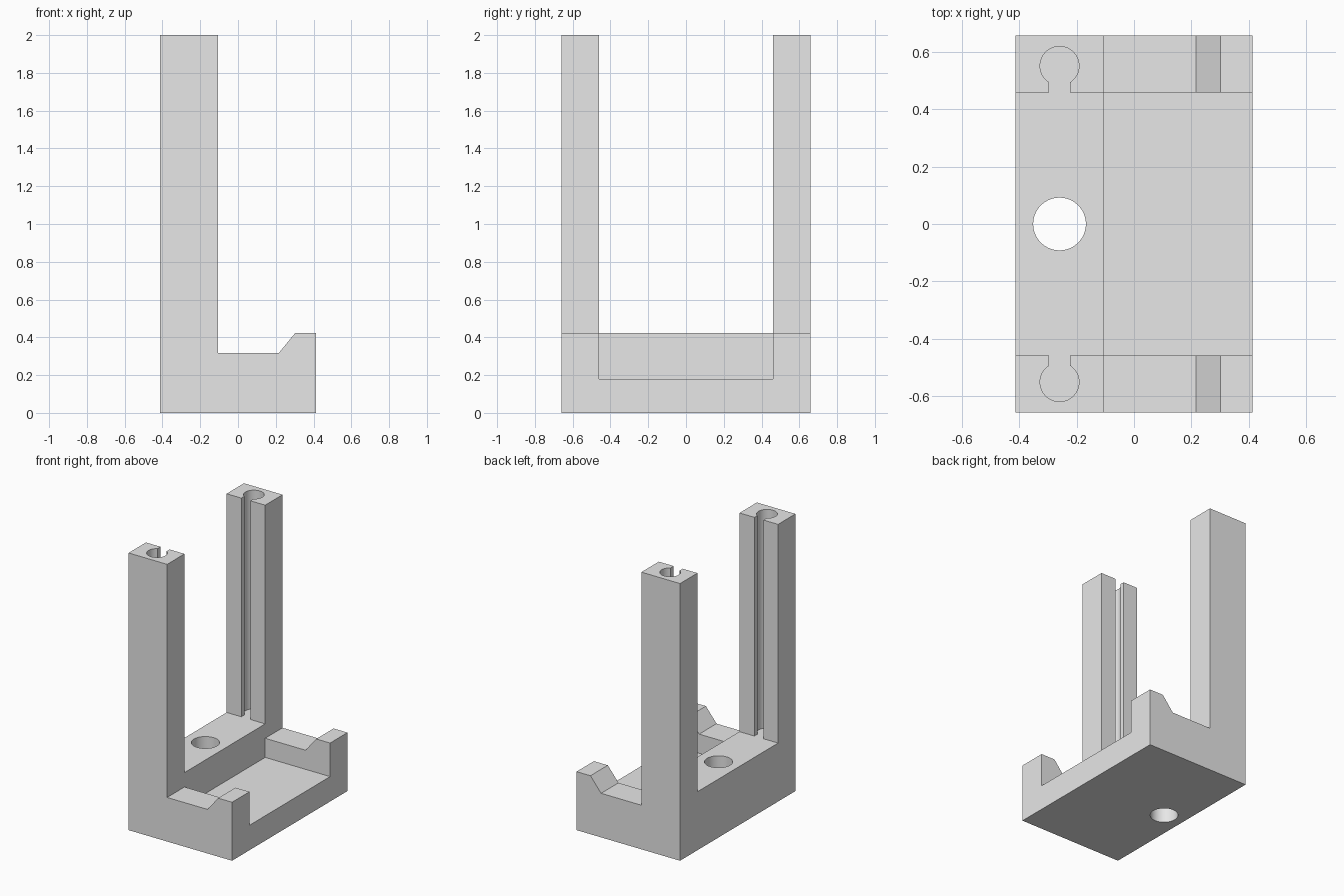
import bpy, bmesh, math
from mathutils import Vector

if "Cube" in bpy.data.objects:
    bpy.data.objects.remove(bpy.data.objects["Cube"], do_unlink=True)

HALF_X, HALF_Y, INNER_Y = 0.413, 0.658, 0.46
POST_X, TOP, LEDGE, LIP, FLOOR = -0.105, 2.0, 0.318, 0.422, 0.18
HOLE_X, SLOT_Y, SLOT_R, SLOT_HALF = -0.26, 0.552, 0.068, 0.036

grey = bpy.data.materials.new("light grey")
grey.use_nodes = True
colour = (0.8, 0.8, 0.8, 1)
grey.diffuse_color = colour
grey.node_tree.nodes["Principled BSDF"].inputs["Base Color"].default_value = colour


def prism(name, points, offset):
    """Extrude a flat outline of 3D points along an offset."""
    bm = bmesh.new()
    face = bm.faces.new([bm.verts.new(p) for p in points])
    extruded = bmesh.ops.extrude_face_region(bm, geom=[face])["geom"]
    moved = [v for v in extruded if isinstance(v, bmesh.types.BMVert)]
    bmesh.ops.translate(bm, verts=moved, vec=Vector(offset))
    bmesh.ops.recalc_face_normals(bm, faces=bm.faces)
    mesh = bpy.data.meshes.new(name)
    bm.to_mesh(mesh)
    bm.free()
    mesh.materials.append(grey)
    obj = bpy.data.objects.new(name, mesh)
    bpy.context.collection.objects.link(obj)
    return obj


def cut(body, cutter):
    """Subtract the cutter from the body, then discard it."""
    cutter.hide_render = True
    mod = body.modifiers.new("cut", "BOOLEAN")
    mod.operation, mod.solver, mod.object = "DIFFERENCE", "EXACT", cutter
    bpy.context.view_layer.objects.active = body
    bpy.ops.object.modifier_apply(modifier=mod.name)
    bpy.data.objects.remove(cutter, do_unlink=True)


# Side outline: tall post, low ledge and raised lip with a ramp
side = [(-HALF_X, 0), (HALF_X, 0), (HALF_X, LIP), (0.302, LIP),
        (0.217, LEDGE), (POST_X, LEDGE), (POST_X, TOP), (-HALF_X, TOP)]
bracket = prism("bracket", [(x, -HALF_Y, z) for x, z in side], (0, 2 * HALF_Y, 0))

# Stepped opening between the two sides
step = [(-1, LIP), (POST_X, LIP), (POST_X, FLOOR), (1, FLOOR), (1, 3), (-1, 3)]
cut(bracket, prism("opening", [(x, -INNER_Y, z) for x, z in step], (0, 2 * INNER_Y, 0)))

# Keyhole channels facing each other down the posts
gap = math.asin(SLOT_HALF / SLOT_R)
for s in (-1, 1):
    outline = [(HOLE_X + SLOT_HALF, s * (INNER_Y - 0.05), LIP)]
    for i in range(49):
        a = gap + (2 * math.pi - 2 * gap) * i / 48
        outline.append((HOLE_X + SLOT_R * math.sin(a),
                        s * (SLOT_Y - SLOT_R * math.cos(a)), LIP))
    outline.append((HOLE_X - SLOT_HALF, s * (INNER_Y - 0.05), LIP))
    cut(bracket, prism("channel", outline, (0, 0, 3)))

# Round mounting hole through the base
ring = [2 * math.pi * i / 64 for i in range(64)]
cut(bracket, prism("hole", [(HOLE_X + 0.092 * math.cos(a), 0.092 * math.sin(a), -1)
                            for a in ring], (0, 0, 3)))

# Smooth round walls, crisp edges
bpy.ops.object.select_all(action="DESELECT")
bracket.select_set(True)
bpy.context.view_layer.objects.active = bracket
bpy.ops.object.shade_smooth_by_angle(angle=math.radians(30))
